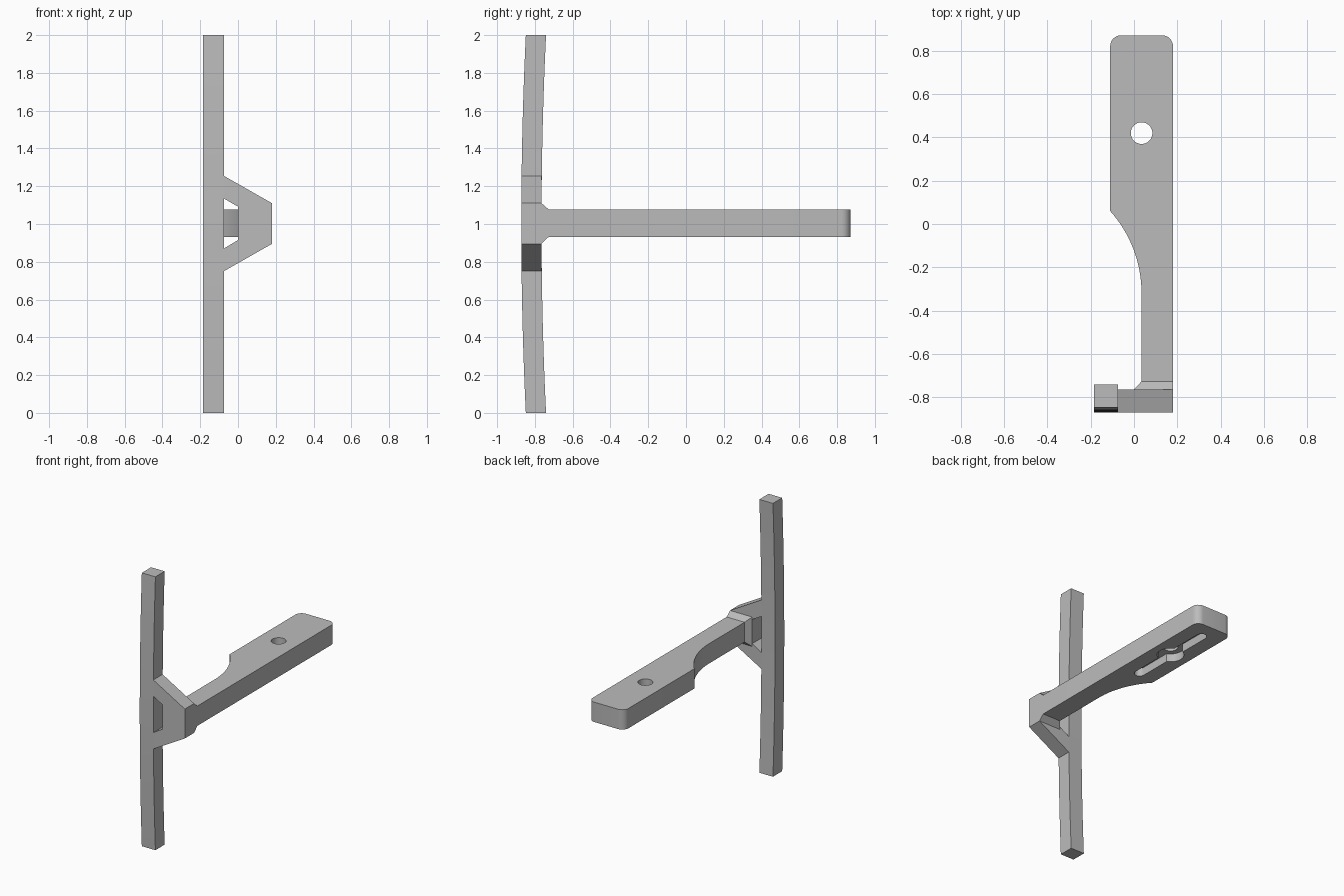
import bpy
import bmesh
from math import cos, sin, pi, acos, asin

default = bpy.data.objects.get("Cube")
if default:
    bpy.data.objects.remove(default, do_unlink=True)

grey = bpy.data.materials.new("plain grey")
grey.use_nodes = True
colour = (0.5, 0.5, 0.5, 1)
grey.diffuse_color = colour
for node in grey.node_tree.nodes:
    if node.type == 'BSDF_PRINCIPLED':
        node.inputs["Base Color"].default_value = colour


def loft(name, start, end):
    """Solid between two matching outlines of 3D points."""
    bm = bmesh.new()
    a = [bm.verts.new(p) for p in start]
    b = [bm.verts.new(p) for p in end]
    bm.faces.new(a)
    bm.faces.new(b)
    n = len(a)
    for i in range(n):
        j = (i + 1) % n
        bm.faces.new((a[i], a[j], b[j], b[i]))
    bmesh.ops.recalc_face_normals(bm, faces=bm.faces[:])
    mesh = bpy.data.meshes.new(name)
    bm.to_mesh(mesh)
    bm.free()
    mesh.materials.append(grey)
    obj = bpy.data.objects.new(name, mesh)
    bpy.context.scene.collection.objects.link(obj)
    return obj


def prism(name, outline, axis, lo, hi):
    """Extrude a 2D outline along the axis with the given index."""
    def place(p, d):
        q = list(p)
        q.insert(axis, d)
        return q
    return loft(name, [place(p, lo) for p in outline], [place(p, hi) for p in outline])


def arc(cx, cy, r, a0, a1, n):
    return [(cx + r * cos(a0 + (a1 - a0) * i / n),
             cy + r * sin(a0 + (a1 - a0) * i / n)) for i in range(n + 1)]


def select_only(obj):
    bpy.ops.object.select_all(action='DESELECT')
    obj.select_set(True)
    bpy.context.view_layer.objects.active = obj


def cut(obj, cutter):
    mod = obj.modifiers.new("cut", 'BOOLEAN')
    mod.operation = 'DIFFERENCE'
    mod.solver = 'EXACT'
    mod.object = cutter
    select_only(obj)
    bpy.ops.object.modifier_apply(modifier=mod.name)
    bpy.data.objects.remove(cutter, do_unlink=True)


# Main dimensions
RIGHT, INNER = 0.18, 0.035
BOTTOM, TOP = 0.932, 1.077
FRONT, BACK = -0.872, -0.765
BAR_IN = -0.075

# Tall bar, bowed gently in side view
steps = [i / 12 for i in range(25)]
bow = [0.024 * (z - 1) ** 2 for z in steps]
profile = [(FRONT + b, z) for z, b in zip(steps, bow)]
profile += [(BACK + b, z) for z, b in zip(steps[::-1], bow[::-1])]
bar = prism("upright_bar", profile, 0, -0.185, BAR_IN)

# Open trapezoid bracket joining bar and arm
bracket = prism("bracket", [
    (BAR_IN, 1.255), (RIGHT, 1.11), (RIGHT, 0.895), (BAR_IN, 0.75),
    (BAR_IN, 0.87), (0, 0.915), (0, 1.092), (BAR_IN, 1.135)], 1, FRONT, BACK)

# Flared foot of the arm
def rectangle(x0, x1, z0, z1, y):
    return [(x0, y, z0), (x1, y, z0), (x1, y, z1), (x0, y, z1)]

flare = loft("arm_flare", rectangle(0, RIGHT, 0.895, 1.11, BACK),
             rectangle(INNER, RIGHT, BOTTOM, TOP, -0.727))

# Arm: narrow neck, concave sweep, wide pad with rounded end
sweep_r = 0.57
outline = [(INNER, -0.727), (RIGHT, -0.727)]
outline += arc(RIGHT - 0.05, 0.822, 0.05, 0, pi / 2, 8)
outline += arc(-0.06, 0.822, 0.05, pi / 2, pi, 8)
outline += arc(INNER - sweep_r, -0.32, sweep_r, asin(0.38 / sweep_r), 0, 16)
arm = prism("arm", outline, 2, BOTTOM, TOP)

# Through hole and widened slot in the underside
hx, hy = 0.035, 0.42
hole = prism("hole_cutter", arc(hx, hy, 0.05, 0, 2 * pi, 32)[:-1], 2, 0.8, 1.2)
slot_r, wide_r, reach = 0.036, 0.09, 0.32
b = acos(slot_r / wide_r)
slot_outline = (arc(hx, hy + reach, slot_r, 0, pi, 12)
                + arc(hx, hy, wide_r, pi - b, pi + b, 14)
                + arc(hx, hy - reach, slot_r, pi, 2 * pi, 12)
                + arc(hx, hy, wide_r, -b, b, 14))
slot = prism("slot_cutter", slot_outline, 2, 0.85, BOTTOM + 0.06)
cut(arm, slot)
cut(arm, hole)

for part in (bar, arm):
    select_only(part)
    bpy.ops.object.shade_smooth_by_angle(angle=0.5)
